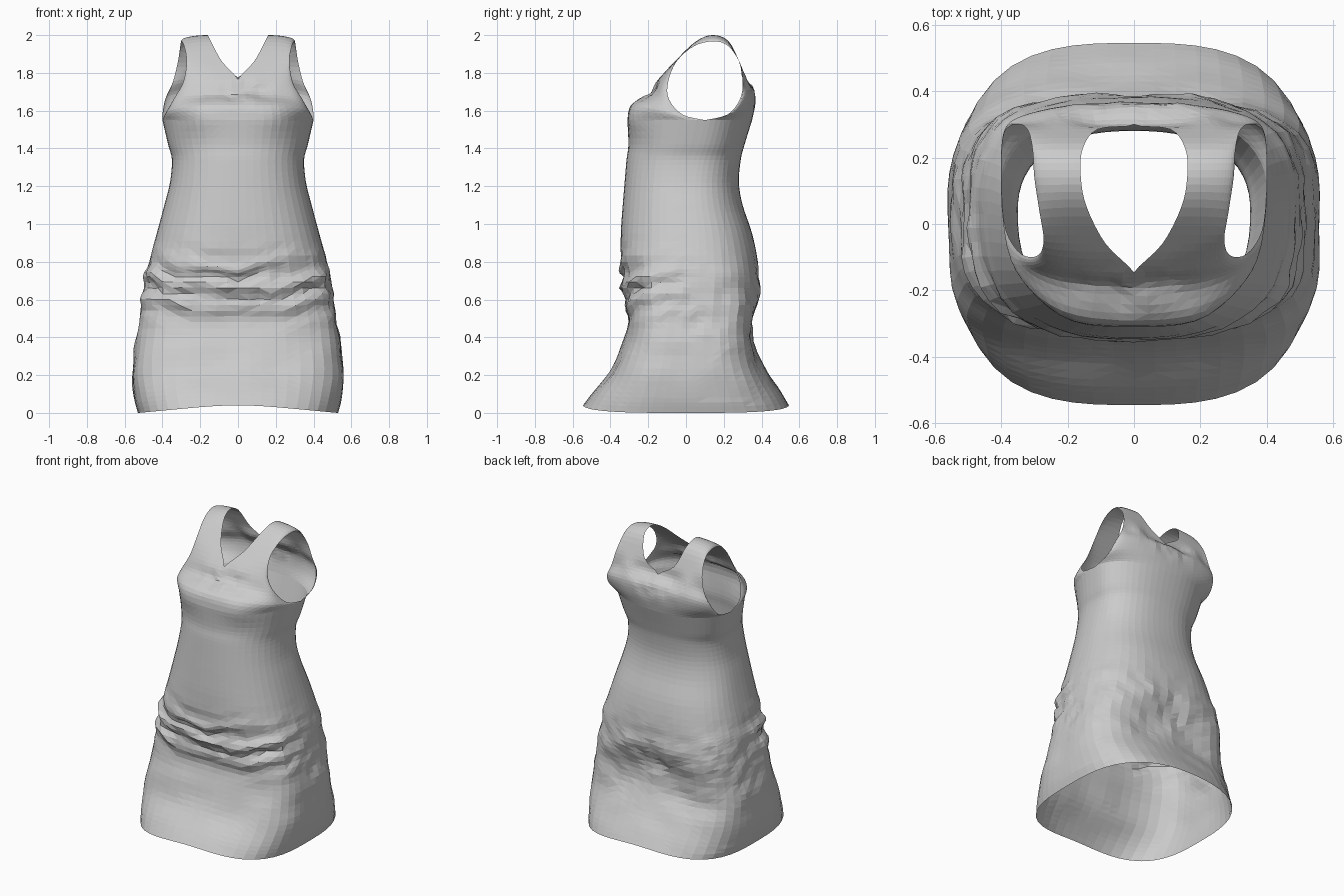
import bpy, bmesh, math
from mathutils import Vector, noise

if "Cube" in bpy.data.objects:
    bpy.data.objects.remove(bpy.data.objects["Cube"])

COLS = 15  # columns per quarter of the garment

# skirt and bodice rings: z, half width, side y, front y, back y, squareness
RINGS = [(0, .53, 0, -.545, .545, 3), (.08, .55, 0, -.49, .50, 3.1),
         (.2, .56, 0, -.40, .43, 3.3), (.34, .545, .01, -.34, .37, 3.5),
         (.48, .525, .02, -.305, .36, 3.6), (.6, .505, .02, -.325, .385, 3.2),
         (.72, .49, .03, -.335, .385, 2.9), (.8, .47, .03, -.345, .38, 2.7),
         (.95, .43, .03, -.345, .35, 2.5), (1.1, .39, .02, -.335, .30, 2.4),
         (1.22, .36, .02, -.325, .28, 2.4), (1.34, .35, .04, -.315, .29, 2.35),
         (1.42, .37, .07, -.305, .31, 2.3), (1.55, .40, .1, -.31, .35, 2.2)]

# armhole and neckline edges, from the underarm up to the shoulder
ARM_FRONT = [(.40, .1, 1.55), (.385, -.02, 1.58), (.34, -.09, 1.66), (.29, -.095, 1.75),
             (.272, -.05, 1.86), (.285, .04, 1.94), (.30, .14, 1.967)]
NECK_FRONT = [(0, -.31, 1.55), (0, -.29, 1.63), (0, -.19, 1.685), (0, -.145, 1.765),
              (.085, -.06, 1.86), (.142, .05, 1.965), (.16, .14, 2.0)]
ARM_BACK = [(.40, .1, 1.55), (.40, .22, 1.58), (.385, .285, 1.66), (.345, .30, 1.75),
            (.318, .28, 1.86), (.305, .22, 1.945), (.30, .14, 1.967)]
NECK_BACK = [(0, .35, 1.55), (0, .365, 1.63), (0, .36, 1.71), (0, .30, 1.775),
             (.11, .285, 1.85), (.155, .225, 1.968), (.16, .14, 2.0)]


def smooth(keys, steps, after=None):
    """Catmull-Rom curve through tuples; 'after' sets the end tangent."""
    out = []
    for i in range(len(keys) - 1):
        p0, p1, p2 = keys[max(i - 1, 0)], keys[i], keys[i + 1]
        p3 = keys[i + 2] if i + 2 < len(keys) else (after or p2)
        for k in range(steps):
            t = k / steps
            out.append(tuple(b + .5 * t * (c - a + t * (2 * a - 5 * b + 4 * c - d
                             + t * (3 * (b - c) + d - a)))
                             for a, b, c, d in zip(p0, p1, p2, p3)))
    return out + [keys[-1]]


def quarter_rows(front):
    """Rows of (outer edge point, inner edge point, squareness)."""
    rows = []
    for z, w, ys, yf, yb, n in smooth(RINGS, 4)[:-1]:
        rows.append(((w, ys, z), (0, yf if front else yb, z), n))
    sides = [(ARM_FRONT, NECK_FRONT), (ARM_BACK, NECK_BACK)]
    here, there = sides if front else sides[::-1]
    # the curve rolls over the shoulder towards the other side
    arm, neck = (smooth(e, 4, f[-2]) for e, f in zip(here, there))
    for o, i in zip(arm, neck):
        rows.append((o, (max(i[0], 0), i[1], i[2]), 2.2))
    return rows


def quarter(bm, front, sx):
    grid = []
    for o, i, n in quarter_rows(front):
        row = []
        for k in range(COLS):
            a = math.pi / 2 * k / (COLS - 1)
            c, s = math.cos(a), math.sin(a)
            r = (abs(c) ** n + s ** n) ** (-1 / n)
            z = o[2] + (i[2] - o[2]) * s + .04 * s ** 4 * max(0, 1 - o[2] / .4)
            row.append(bm.verts.new((sx * (i[0] + (o[0] - i[0]) * c * r),
                                     o[1] + (i[1] - o[1]) * s * r, z)))
        grid.append(row)
    flip = (sx > 0) == front
    for a, b in zip(grid, grid[1:]):
        for k in range(COLS - 1):
            f = [a[k], a[k + 1], b[k + 1], b[k]]
            bm.faces.new(f[::-1] if flip else f)


def bump(v, centre, width):
    return math.exp(-((v - centre) / width) ** 2)


def wrinkle(co):
    """Cloth folds: gathered hip bands, draped back, crumpled neckline."""
    x, y, z = co
    n1 = noise.noise(Vector((x * 5, y * 5, z * 7)))
    n2 = noise.noise(Vector((x * 13, y * 13, z * 13 + 5)))
    front = min(1, max(0, .35 - y * 3))
    hips = bump(z, .67, .14)
    band = math.sin((z - .4 * x * x + .05 * n1) * 2 * math.pi / .125)
    d = front * hips * (.015 * band + .02 * n2)
    d += (1 - front) * bump(z, .55, .22) * (.014 * n1 + .014 * n2)
    d += .012 * n1 * bump(z, .3, .18)
    if y > .1:  # arch-shaped hollow under the seat
        d -= .025 * bump(z, .55 - .9 * abs(x), .1) * bump(x, 0, .35)
        d += .02 * bump(z, 1.77, .05) * bump(abs(x), .22, .06)
    if y < -.1:  # bust
        d += .018 * bump(z, 1.56, .08) * bump(abs(x), .2, .1)
    if z > 1.6:
        d += .022 * n2 * bump(z, 1.7, .06) * bump(x, 0, .15)
    return d


# dress shell
bm = bmesh.new()
for front in (True, False):
    for sx in (1, -1):
        quarter(bm, front, sx)
bmesh.ops.remove_doubles(bm, verts=bm.verts, dist=.001)
bmesh.ops.recalc_face_normals(bm, faces=bm.faces)
bm.normal_update()
# keep folds pushing outward
probe = min(bm.verts, key=lambda v: (v.co - Vector((0, -.33, 1.1))).length)
if probe.normal.y > 0:
    bmesh.ops.reverse_faces(bm, faces=bm.faces)
    bm.normal_update()
moves = [(v, v.normal * wrinkle(v.co)) for v in bm.verts if v.co.z > .06]
for v, m in moves:
    v.co += m
bmesh.ops.triangulate(bm, faces=bm.faces)
mesh = bpy.data.meshes.new("dress")
bm.to_mesh(mesh)
bm.free()
dress = bpy.data.objects.new("dress", mesh)
bpy.context.collection.objects.link(dress)
